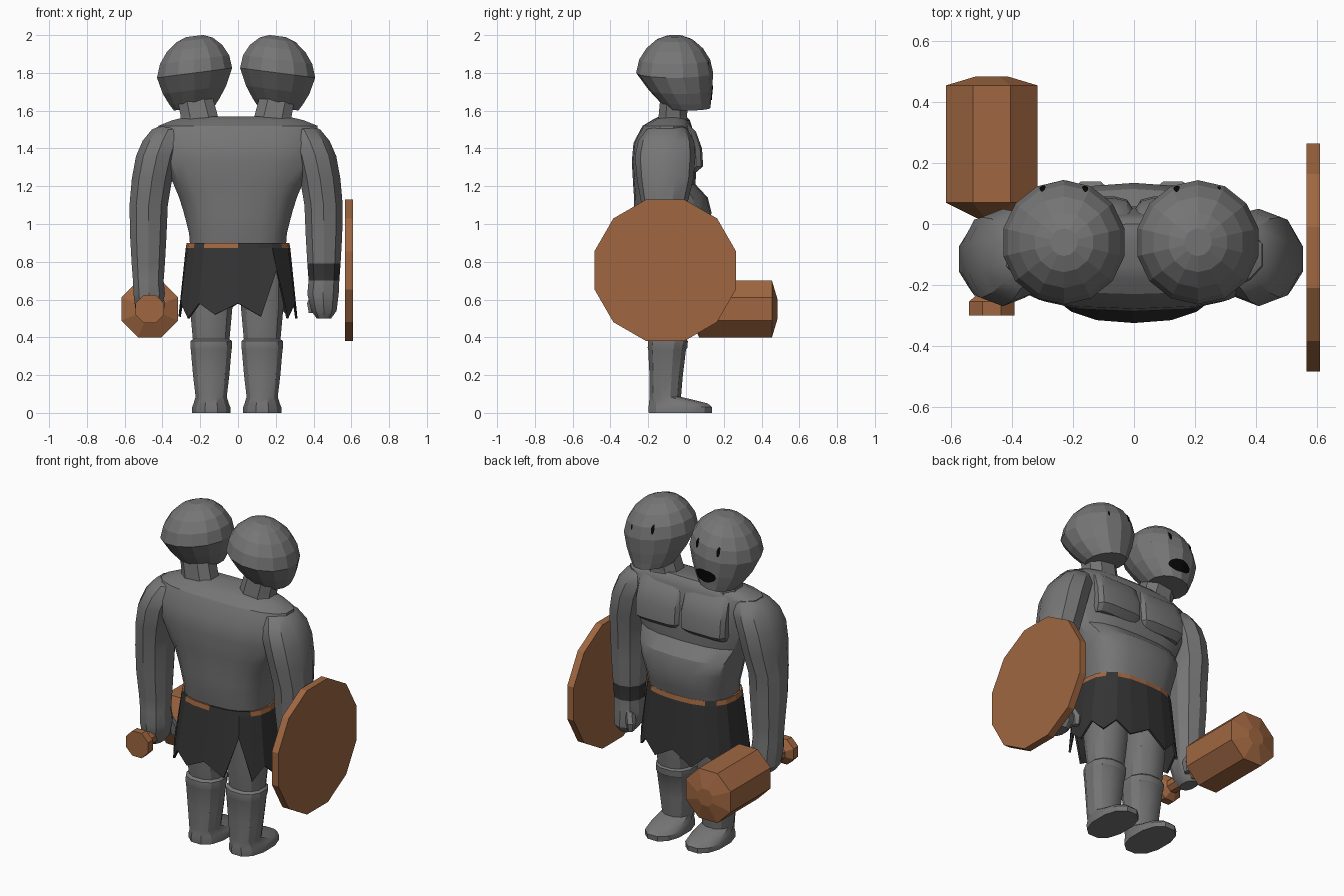
import bpy, bmesh, math
from mathutils import Vector, Matrix
from mathutils.bvhtree import BVHTree

cube = bpy.data.objects.get("Cube")
if cube:
    bpy.data.objects.remove(cube, do_unlink=True)


def material(name, rgb):
    m = bpy.data.materials.new(name)
    m.use_nodes = True
    color = (*rgb, 1)
    m.diffuse_color = color
    bsdf = m.node_tree.nodes["Principled BSDF"]
    bsdf.inputs["Base Color"].default_value = color
    bsdf.inputs["Roughness"].default_value = 0.9
    return m


SKIN = material("grey skin", (0.18, 0.18, 0.18))
CLOTH = material("dark cloth", (0.034, 0.034, 0.034))
WOOD = material("brown wood", (0.35, 0.135, 0.053))
BLACK = material("black", (0.002, 0.002, 0.002))


def finish(name, bm, mats, smooth=False):
    mesh = bpy.data.meshes.new(name)
    bm.to_mesh(mesh)
    bm.free()
    for m in mats:
        mesh.materials.append(m)
    ob = bpy.data.objects.new(name, mesh)
    bpy.context.collection.objects.link(ob)
    if smooth:
        bpy.ops.object.select_all(action='DESELECT')
        ob.select_set(True)
        bpy.context.view_layer.objects.active = ob
        bpy.ops.object.shade_smooth_by_angle(angle=math.radians(28))
    return ob


def spow(v, p):
    return math.copysign(abs(v) ** p, v)


def loft(rings, n=10, p=1.0, tilt=0.0):
    """Stack of rings, each (z, centre x, centre y, radius x, radius y)."""
    bm = bmesh.new()
    loops = []
    for z, cx, cy, rx, ry in rings:
        loop = []
        for i in range(n):
            t = math.tau * (i + 0.5) / n
            dx = rx * spow(math.cos(t), p)
            loop.append(bm.verts.new((cx + dx, cy + ry * spow(math.sin(t), p), z + tilt * dx)))
        loops.append(loop)
    for a, b in zip(loops, loops[1:]):
        for i in range(n):
            j = (i + 1) % n
            bm.faces.new((a[i], a[j], b[j], b[i]))
    bm.faces.new(loops[0])
    bm.faces.new(loops[-1])
    bmesh.ops.recalc_face_normals(bm, faces=bm.faces)
    return bm


def patch(name, tree, cx, cz, rx, rz):
    """Thin painted disc projected on the face, which looks along +y."""
    bm = bmesh.new()
    bmesh.ops.create_grid(bm, x_segments=8, y_segments=8, size=1)
    for v in bm.verts:
        x, z = v.co.x, v.co.y
        x, z = x * math.sqrt(1 - z * z / 2), z * math.sqrt(1 - x * x / 2)
        px, pz = cx + x * rx, cz + z * rz
        hit = tree.ray_cast(Vector((px, 1, pz)), Vector((0, -1, 0)))[0]
        v.co = (px, (hit.y if hit else 0.1) + 0.005, pz)
    bmesh.ops.recalc_face_normals(bm, faces=bm.faces)
    finish(name, bm, [BLACK])


# Torso with belly bulge and broad shoulders
torso = [(0.86, 0, -0.08, 0.255, 0.17), (0.95, 0, -0.075, 0.262, 0.19),
         (1.06, 0, -0.07, 0.29, 0.205), (1.14, 0, -0.08, 0.315, 0.195),
         (1.21, 0, -0.115, 0.345, 0.165), (1.33, 0, -0.115, 0.40, 0.172),
         (1.43, 0, -0.115, 0.435, 0.163), (1.52, 0, -0.10, 0.425, 0.13),
         (1.55, 0, -0.08, 0.35, 0.10), (1.57, 0, -0.07, 0.26, 0.07)]
finish("torso", loft(torso, 18, 0.75), [SKIN], True)

# Parts repeated on both sides
for side, s in (("right", -1), ("left", 1)):
    # Chest plate
    px = s * 0.152
    chest = [(1.27, px, -0.01, 0.135, 0.06), (1.305, px, 0.0, 0.148, 0.092),
             (1.40, px, 0.0, 0.15, 0.086), (1.49, px, -0.015, 0.148, 0.068),
             (1.545, px, -0.05, 0.14, 0.045)]
    finish(side + "_chest", loft(chest, 12, 0.4), [SKIN], True)

    # Neck
    hx = 0.21 if s > 0 else -0.23
    neck = [(1.50, hx - s * 0.03, -0.07, 0.115, 0.085), (1.57, hx - s * 0.025, -0.07, 0.105, 0.08),
            (1.68, hx, -0.06, 0.10, 0.08)]
    finish(side + "_neck", loft(neck, 8, 0.8), [SKIN])

    # Head, leaning outwards
    head = [(1.615, hx, 0.01, 0.112, 0.12), (1.65, hx, -0.005, 0.137, 0.137),
            (1.71, hx, -0.03, 0.172, 0.168), (1.80, hx, -0.06, 0.204, 0.204),
            (1.87, hx, -0.06, 0.188, 0.188), (1.93, hx, -0.06, 0.150, 0.150),
            (1.975, hx, -0.06, 0.098, 0.098), (1.995, hx, -0.06, 0.045, 0.045)]
    bm = loft(head, 14, 1.0, -s * 0.13)
    tree = BVHTree.FromBMesh(bm)
    finish(side + "_head", bm, [SKIN])
    for k, eye in ((-1, "right"), (1, "left")):
        size = 0.6 if s > 0 and k > 0 else 1.0
        patch(f"{side}_head_{eye}_eye", tree, hx + k * 0.07, 1.86 - s * k * 0.01,
              0.01 * size, 0.027 * size)
    if s < 0:
        patch("mouth", tree, hx + 0.01, 1.695, 0.07, 0.038)

    # Arm and hand
    arm = [(0.50, 0.465, -0.10, 0.04, 0.06), (0.54, 0.465, -0.10, 0.07, 0.088),
           (0.63, 0.46, -0.11, 0.087, 0.098), (0.70, 0.465, -0.11, 0.085, 0.088),
           (0.79, 0.465, -0.11, 0.092, 0.094), (0.94, 0.465, -0.115, 0.101, 0.11),
           (1.10, 0.463, -0.115, 0.106, 0.12), (1.24, 0.445, -0.11, 0.112, 0.15),
           (1.36, 0.42, -0.11, 0.115, 0.16), (1.44, 0.39, -0.105, 0.11, 0.148),
           (1.50, 0.36, -0.10, 0.09, 0.11), (1.53, 0.33, -0.09, 0.05, 0.06)]
    shift = -0.01
    arm = [(z, s * x + shift, y, rx, ry) for z, x, y, rx, ry in arm]
    bm = loft(arm, 10, 0.9)
    if s > 0:  # wrist band
        for f in bm.faces:
            f.material_index = int(0.70 < f.calc_center_median().z < 0.79)
    finish(side + "_arm", bm, [SKIN, CLOTH], True)

    # Thumb
    tx = s * 0.40 + shift
    thumb = [(0.53, tx, -0.03, 0.018, 0.022), (0.58, tx, -0.03, 0.028, 0.032),
             (0.66, tx + s * 0.03, -0.06, 0.025, 0.03)]
    finish(side + "_thumb", loft(thumb, 6), [SKIN], True)

    # Leg with boot cuff and foot
    lx = s * 0.135 - 0.007
    leg = [(0.0, lx, -0.03, 0.104, 0.172), (0.03, lx, -0.03, 0.104, 0.174),
           (0.05, lx, -0.04, 0.096, 0.16), (0.085, lx, -0.11, 0.085, 0.086),
           (0.20, lx, -0.105, 0.099, 0.091), (0.335, lx, -0.10, 0.111, 0.103),
           (0.345, lx, -0.098, 0.114, 0.108), (0.38, lx, -0.095, 0.114, 0.108),
           (0.39, lx, -0.09, 0.10, 0.095), (0.55, lx, -0.09, 0.115, 0.113),
           (0.88, lx, -0.085, 0.115, 0.13)]
    finish(side + "_leg", loft(leg, 12, 0.85), [SKIN], True)

# Ragged skirt with broken belt strip along its top
bm = bmesh.new()
N = 20
rows = [[], [], []]
for i in range(N):
    t = math.tau * i / N
    c, q = spow(math.cos(t), 0.8), spow(math.sin(t), 0.8)
    hem = 0.58 if i % 2 else 0.50 + 0.01 * (i % 3)
    if i == 17:  # open slit
        hem = 0.76
    flare = 0.24 if q < 0 else 0.215
    for row, (rx, ry, z) in zip(rows, ((0.272, 0.188, 0.90), (0.277, 0.192, 0.872), (0.315, flare, hem))):
        row.append(bm.verts.new((rx * c, -0.085 + ry * q, z)))
for r in range(2):
    for i in range(N):
        j = (i + 1) % N
        f = bm.faces.new((rows[r][i], rows[r][j], rows[r + 1][j], rows[r + 1][i]))
        f.material_index = int(r == 0 and i % 5 != 2 and i not in (15, 16, 17))
bmesh.ops.recalc_face_normals(bm, faces=bm.faces)
skirt = finish("skirt", bm, [CLOTH, WOOD])
solid = skirt.modifiers.new("thickness", 'SOLIDIFY')
solid.thickness = 0.012

# Club: turned profile laid along +y
ALONG_Y = Matrix.Translation((-0.467, 0, 0.55)) @ Matrix.Rotation(math.radians(-90), 4, 'X')
K = 1 / math.cos(math.pi / 8)


def turned(name, profile):
    bm = loft([(y, 0, 0, r * K, r * K) for y, r in profile], 8)
    bm.transform(ALONG_Y)
    finish(name, bm, [WOOD])


turned("club_head", [(0.02, 0.05), (0.07, 0.15), (0.455, 0.15), (0.485, 0.05)])
turned("club_handle", [(-0.27, 0.04), (0.05, 0.04)])
turned("club_pommel", [(-0.30, 0.075), (-0.255, 0.075), (-0.225, 0.04)])

# Round shield with twelve sides
R = 0.375 / math.cos(math.pi / 12)
bm = loft([(0.567, 0, 0, R, R), (0.61, 0, 0, R, R)], 12)
bm.transform(Matrix.Translation((0, -0.11, 0.755)) @ Matrix.Rotation(math.radians(90), 4, 'Y'))
finish("shield", bm, [WOOD])
